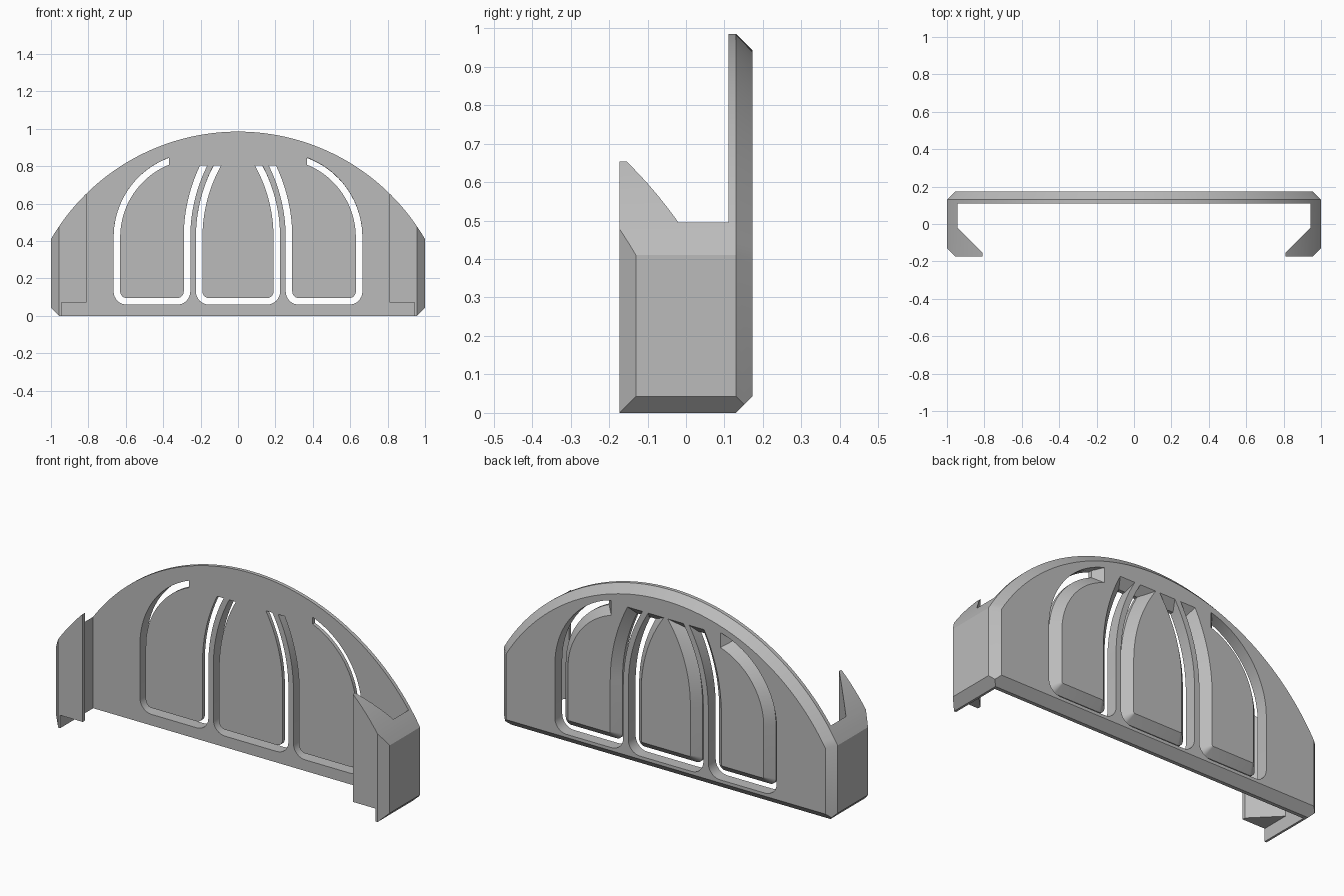
import bpy, bmesh, math
from mathutils import Vector

cube = bpy.data.objects.get("Cube")
if cube:
    bpy.data.objects.remove(cube, do_unlink=True)

grey = bpy.data.materials.new("plain grey")
grey.use_nodes = True
colour = (0.5, 0.5, 0.5, 1)
grey.diffuse_color = colour
grey.node_tree.nodes["Principled BSDF"].inputs["Base Color"].default_value = colour

RADIUS, CENTRE_Z = 1.157, -0.172     # big arch
DEPTH, CHAMFER = 0.173, 0.043        # half depth of the whole, edge chamfer
SPRING = 0.42                        # height where panel sides begin to curve
SLOT, SILL, CORNER = 0.035, 0.06, 0.07


def finish(bm, name):
    bmesh.ops.recalc_face_normals(bm, faces=bm.faces)
    mesh = bpy.data.meshes.new(name)
    bm.to_mesh(mesh)
    bm.free()
    mesh.materials.append(grey)
    obj = bpy.data.objects.new(name, mesh)
    bpy.context.collection.objects.link(obj)
    return obj


def bridge(bm, a, b, closed):
    for i in range(len(a) if closed else len(a) - 1):
        j = (i + 1) % len(a)
        bm.faces.new((a[i], a[j], b[j], b[i]))


def prism(name, profile, low, high):
    """Extrude an xy profile along z."""
    bm = bmesh.new()
    a, b = [[bm.verts.new((x, y, z)) for x, y in profile] for z in (low, high)]
    bridge(bm, a, b, True)
    bm.faces.new(a)
    bm.faces.new(b)
    return finish(bm, name)


def subtract(target, cutter):
    cutter.hide_render = True
    mod = target.modifiers.new("cut", 'BOOLEAN')
    mod.operation, mod.solver, mod.object = 'DIFFERENCE', 'EXACT', cutter
    bpy.context.view_layer.objects.active = target
    bpy.ops.object.modifier_apply(modifier=mod.name)
    bpy.data.objects.remove(cutter, do_unlink=True)


# Arched block with a chamfered back edge
def arch_outline(inset, n=64):
    r, half = RADIUS - inset, 1 - inset
    end = math.asin(half / r)
    arc = [(r * math.sin(a), CENTRE_Z + r * math.cos(a))
           for a in (end - 2 * end * i / n for i in range(n + 1))]
    return [(half, inset)] + arc + [(-half, inset)]


bm = bmesh.new()
rings = [[bm.verts.new((x, y, z)) for x, z in arch_outline(inset)]
         for y, inset in ((-DEPTH, 0), (DEPTH - CHAMFER, 0), (DEPTH, CHAMFER))]
for a, b in zip(rings, rings[1:]):
    bridge(bm, a, b, True)
bm.faces.new(rings[0])
bm.faces.new(rings[-1])

# Bevel the bottom corners and the front upright corners
for side in (-1, 1):
    for point, normal in (((side, 0, CHAMFER), (side, 0, -1)),
                          ((side, CHAMFER - DEPTH, 0), (side, -1, 0))):
        cut = bmesh.ops.bisect_plane(
            bm, geom=bm.verts[:] + bm.edges[:] + bm.faces[:], dist=1e-5,
            plane_co=Vector(point), plane_no=Vector(normal), clear_outer=True)
        edges = [e for e in cut["geom_cut"] if isinstance(e, bmesh.types.BMEdge)]
        bmesh.ops.holes_fill(bm, edges=edges, sides=0)
panel = finish(bm, "arched_panel_with_side_clips")

# Hollow out the front, leaving a plate and two hooked side clips
half_profile = [(0.81, -0.3), (0.81, -0.155), (0.945, -0.02), (0.945, 0.11)]
channel = half_profile + [(-x, y) for x, y in reversed(half_profile)]
subtract(panel, prism("channel_cutter", channel, -1, 2))
notch = [(0.945, -0.3), (0.945, 0.11), (-0.945, 0.11), (-0.945, -0.3)]
subtract(panel, prism("notch_cutter", notch, -1, 0.07))


# U-shaped slots: outline of a window inset by d, open at the top
def side_curve(edge, sign, r, d, stop, n=20):
    """Points from the sill spring up to the stop (an axis and its value)."""
    c, rr = edge - sign * r, r - d
    axis, value = stop
    if axis == "z":
        end = math.asin((value - SPRING) / abs(rr))
    else:
        end = math.acos((value - c) / (sign * rr))
    return [(c + sign * rr * math.cos(end * i / n),
             SPRING + abs(rr) * math.sin(end * i / n)) for i in range(n + 1)]


def slot_outline(left, right, d, rise, n=8):
    (xl, rl, (al, vl)), (xr, rr, (ar, vr)) = left, right
    r = max(CORNER - d, 0.004)
    lo = SILL + d + r

    def corner(cx, start):
        return [(cx + r * math.cos(start + i * math.pi / 2 / n),
                 lo + r * math.sin(start + i * math.pi / 2 / n)) for i in range(n + 1)]
    return (side_curve(xl, -1, rl, d, (al, vl + rise))[::-1]
            + corner(xl + d + r, math.pi) + corner(xr - d - r, 1.5 * math.pi)
            + side_curve(xr, 1, rr, d, (ar, vr + rise)))


def slot_cutter(name, left, right, mirror=1):
    bm = bmesh.new()
    mid, back, grow = DEPTH - CHAMFER, DEPTH + 0.005, CHAMFER + 0.005
    section = ((0, 0.09, 0), (0, mid, 0), (0, back, grow),
               (SLOT + grow, back, grow), (SLOT, mid, 0), (SLOT, 0.09, 0))
    rows = [[bm.verts.new((mirror * x, y, z))
             for x, z in slot_outline(left, right, d, rise)] for d, y, rise in section]
    for i, row in enumerate(rows):
        bridge(bm, row, rows[(i + 1) % len(rows)], False)
    for e in (0, -1):
        bm.faces.new([rows[i][e] for i in (0, 1, 4, 5)])
        bm.faces.new([rows[i][e] for i in (1, 2, 3, 4)])
    return finish(bm, name)


top = ("z", 0.805)
subtract(panel, slot_cutter("middle_slot", (-0.225, 0.825, top), (0.225, 0.825, top)))
for mirror in (1, -1):
    subtract(panel, slot_cutter("side_slot", (-0.665, 0.4536, ("x", -0.37)),
                                (-0.255, -0.855, top), mirror))

# Smooth curves, sharp edges
bpy.ops.object.select_all(action='DESELECT')
panel.select_set(True)
bpy.context.view_layer.objects.active = panel
bpy.ops.object.shade_smooth_by_angle(angle=math.radians(25))
